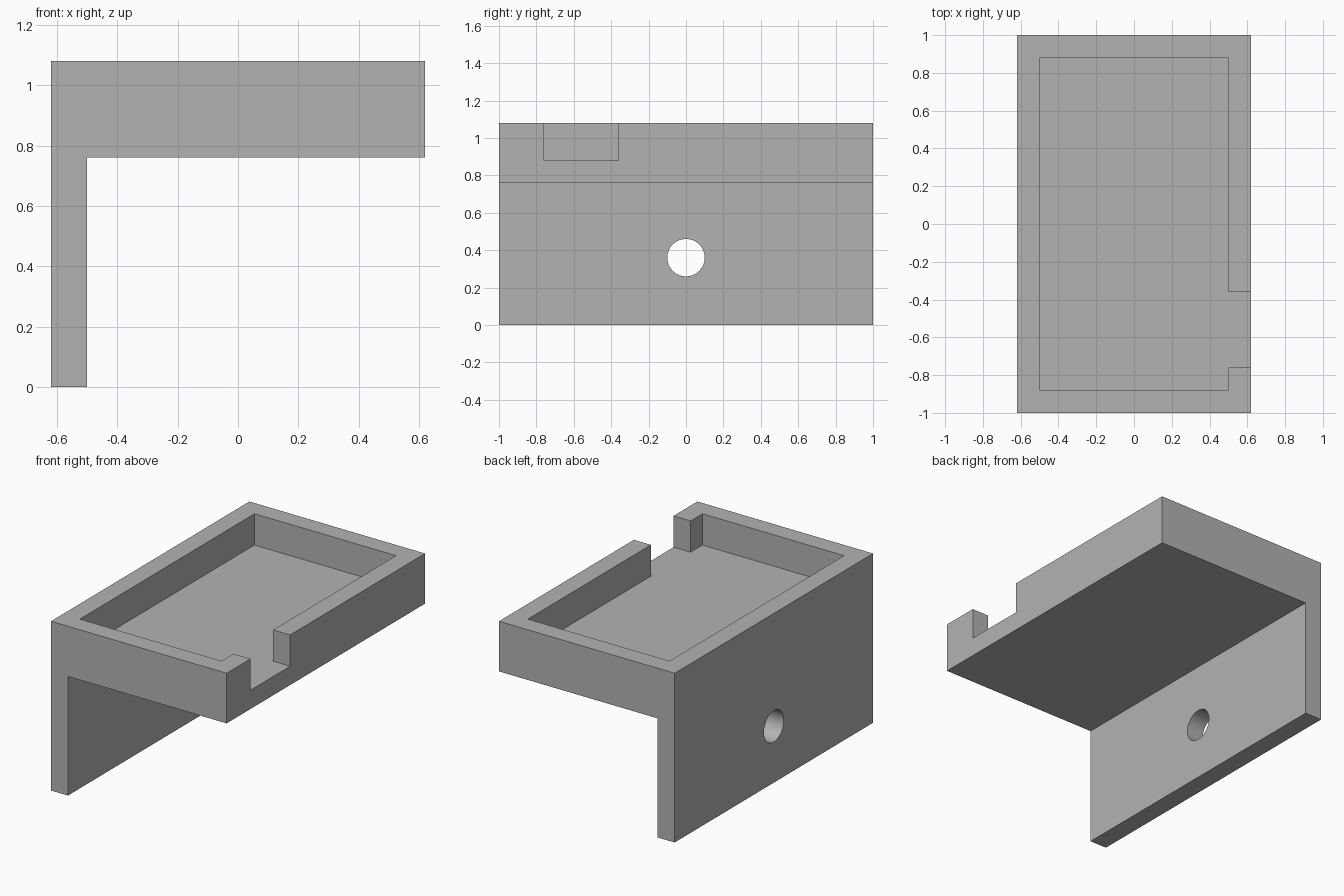
import bpy
import bmesh
import math
from mathutils import Matrix, Vector

cube = bpy.data.objects.get("Cube")
if cube:
    bpy.data.objects.remove(cube, do_unlink=True)

# Overall sizes
HALF_X, HALF_Y, HEIGHT = 0.62, 1.0, 1.08
WALL = 0.12
TRAY_BOTTOM, TRAY_FLOOR = 0.76, 0.88
NOTCH_FRONT, NOTCH_BACK = -0.76, -0.36
HOLE_Z, HOLE_RADIUS = 0.36, 0.1

grey = bpy.data.materials.new("plain grey")
grey.use_nodes = True
grey.diffuse_color = (0.45, 0.45, 0.45, 1)
grey.node_tree.nodes["Principled BSDF"].inputs["Base Color"].default_value = grey.diffuse_color


def finish(name, bm):
    bmesh.ops.recalc_face_normals(bm, faces=bm.faces)
    mesh = bpy.data.meshes.new(name)
    bm.to_mesh(mesh)
    bm.free()
    mesh.materials.append(grey)
    obj = bpy.data.objects.new(name, mesh)
    bpy.context.collection.objects.link(obj)
    return obj


def prism(name, outline, direction):
    """Extrude a closed outline of 3D points along a direction."""
    bm = bmesh.new()
    face = bm.faces.new([bm.verts.new(p) for p in outline])
    result = bmesh.ops.extrude_face_region(bm, geom=[face], use_keep_orig=True)
    moved = [g for g in result["geom"] if isinstance(g, bmesh.types.BMVert)]
    bmesh.ops.translate(bm, verts=moved, vec=Vector(direction))
    return finish(name, bm)


def cut(target, cutter):
    cutter.hide_render = True
    mod = target.modifiers.new("cut", "BOOLEAN")
    mod.operation = "DIFFERENCE"
    mod.solver = "EXACT"
    mod.object = cutter
    bpy.context.view_layer.objects.active = target
    bpy.ops.object.modifier_apply(modifier=mod.name)
    bpy.data.objects.remove(cutter, do_unlink=True)


# Bracket body: L-shaped side profile run from front to back
inner_x = HALF_X - WALL
inner_y = HALF_Y - WALL
profile = [(-HALF_X, 0), (-inner_x, 0), (-inner_x, TRAY_BOTTOM),
           (HALF_X, TRAY_BOTTOM), (HALF_X, HEIGHT), (-HALF_X, HEIGHT)]
body = prism("tray_bracket", [(x, -HALF_Y, z) for x, z in profile], (0, 2 * HALF_Y, 0))

# Tray pocket together with the notch through its left wall
beyond = HALF_X + WALL
pocket = [(-inner_x, -inner_y), (inner_x, -inner_y), (inner_x, NOTCH_FRONT),
          (beyond, NOTCH_FRONT), (beyond, NOTCH_BACK), (inner_x, NOTCH_BACK),
          (inner_x, inner_y), (-inner_x, inner_y)]
cut(body, prism("pocket_cutter", [(x, y, TRAY_FLOOR) for x, y in pocket], (0, 0, 0.5)))

# Round mounting hole through the upright plate
bm = bmesh.new()
bmesh.ops.create_cone(
    bm, cap_ends=True, segments=48, radius1=HOLE_RADIUS, radius2=HOLE_RADIUS, depth=0.4,
    matrix=Matrix.Translation((-HALF_X + WALL / 2, 0, HOLE_Z)) @ Matrix.Rotation(math.pi / 2, 4, "Y"))
cut(body, finish("hole_cutter", bm))

# Smooth hole wall, sharp corners
bpy.ops.object.select_all(action="DESELECT")
body.select_set(True)
bpy.context.view_layer.objects.active = body
bpy.ops.object.shade_smooth_by_angle(angle=math.radians(30))
